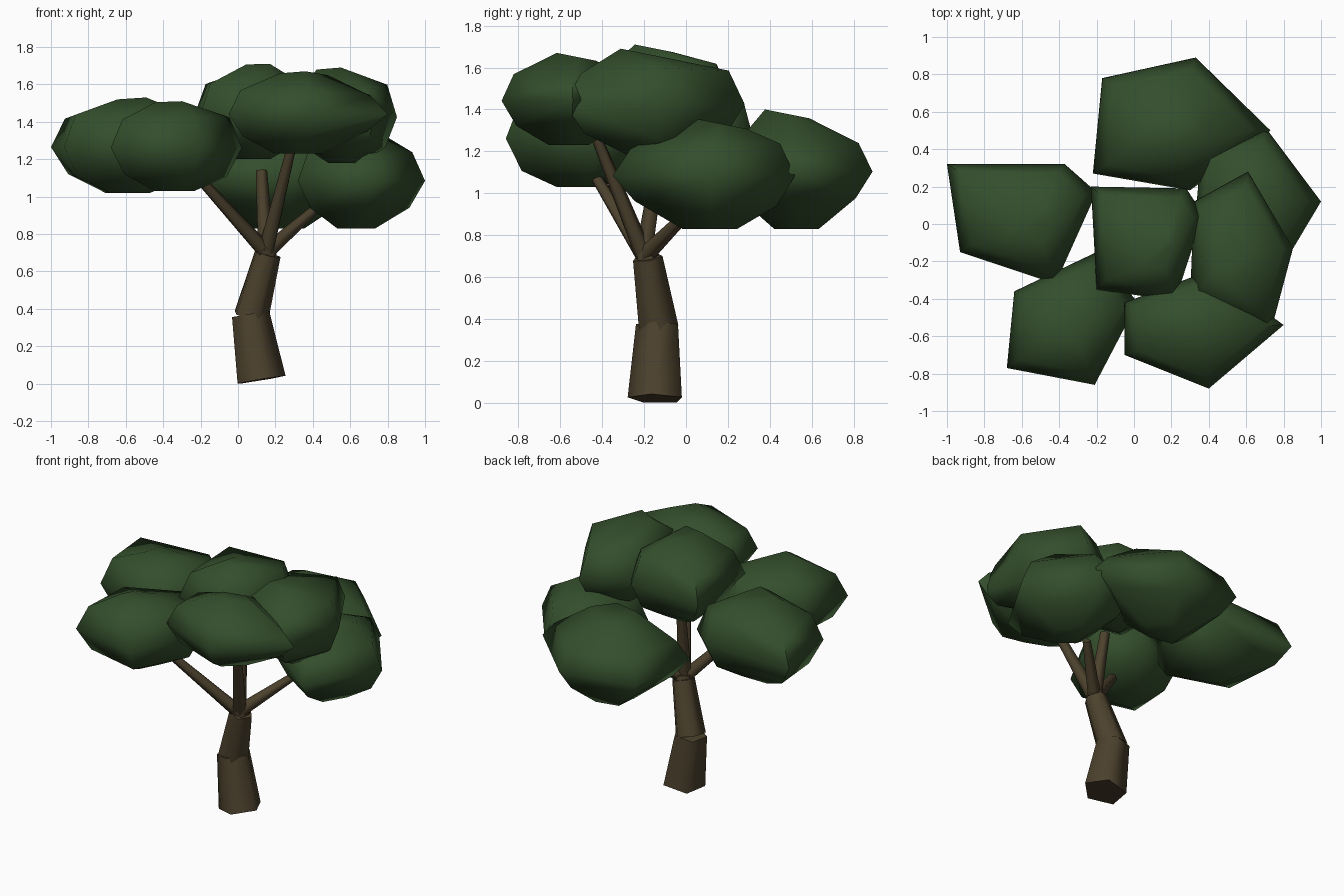
import bpy, bmesh, math
from mathutils import Vector

cube = bpy.data.objects.get("Cube")
if cube:
    bpy.data.objects.remove(cube, do_unlink=True)


def material(name, rgb):
    m = bpy.data.materials.new(name)
    m.use_nodes = True
    m.diffuse_color = (*rgb, 1)
    m.node_tree.nodes["Principled BSDF"].inputs["Base Color"].default_value = (*rgb, 1)
    return m


LEAF = material("leaf green", (0.034, 0.077, 0.025))
BARK = material("bark brown", (0.072, 0.053, 0.026))


def loft(name, rings, mat):
    """Skin a stack of equal-length rings and close both ends."""
    bm = bmesh.new()
    loops = [[bm.verts.new(p) for p in ring] for ring in rings]
    n = len(loops[0])
    for a, b in zip(loops, loops[1:]):
        for i in range(n):
            j = (i + 1) % n
            bm.faces.new((a[i], a[j], b[j], b[i]))
    bm.faces.new(loops[0])
    bm.faces.new(loops[-1])
    bmesh.ops.recalc_face_normals(bm, faces=bm.faces)
    mesh = bpy.data.meshes.new(name)
    bm.to_mesh(mesh)
    bm.free()
    mesh.materials.append(mat)
    obj = bpy.data.objects.new(name, mesh)
    bpy.context.collection.objects.link(obj)
    bpy.ops.object.select_all(action="DESELECT")
    obj.select_set(True)
    bpy.context.view_layer.objects.active = obj
    bpy.ops.object.shade_smooth_by_angle(angle=math.radians(80))


# Height fraction and width fraction of each ring of a leaf clump
CLUMP = [(0, 0.3), (0.16, 0.78), (0.48, 1), (0.82, 0.82)]


def clump(name, outline, low, high, crown, pinch=0.15):
    """Rounded clump; far corners are pinched thinner, the crown cap tips back."""
    pts = [Vector((x, y, 0)) for x, y in outline]
    mid = sum(pts, Vector()) / len(pts)
    mean = sum((p - mid).length for p in pts) / len(pts)
    rings = []
    for h, w in CLUMP:
        ring = []
        for p in pts:
            far = max(0, (p - mid).length / mean - 1) * w
            level = 0.48 + (h - 0.48) * (1 - pinch - 0.8 * far) if 0 < h else h
            ring.append(mid + (p - mid) * w + Vector((0, 0, low + (high - low) * level)))
        rings.append(ring)
    cap = [(p - mid) * 0.3 for p in pts]
    front = min(d.y for d in cap)
    rings.append([Vector((*crown, high - 0.2 * (d.y - front))) + d for d in cap])
    loft(name, rings, LEAF)


def limb(name, start, end, r0, r1, turn=0.0):
    start, end = Vector(start), Vector(end)
    rot = (end - start).to_track_quat("Z", "Y")
    angles = [turn + math.tau * i / 5 for i in range(5)]
    rings = [[c + rot @ Vector((r * math.cos(a), r * math.sin(a), 0)) for a in angles]
             for c, r in ((start, r0), (end, r1))]
    loft(name, rings, BARK)


# Leaf clumps: five-cornered plan, bottom and top height, crown position
clump("left_clump", [(-1, .32), (-.37, .32), (-.2, .17), (-.42, -.32), (-.93, -.15)],
      1.02, 1.53, (-.54, .02), 0)
clump("front_left_clump", [(-.68, -.77), (-.64, -.36), (-.2, -.15), (.02, -.42), (-.21, -.86)],
      1.03, 1.51, (-.34, -.54), 0)
clump("centre_clump", [(-.23, .2), (.28, .19), (.37, .05), (.22, -.41), (-.2, -.35)],
      1.2, 1.71, (.13, -.14), 0)
clump("front_clump", [(-.05, -.42), (-.05, -.7), (.4, -.88), (.8, -.54), (.4, -.25)],
      1.23, 1.67, (.33, -.52))
clump("right_clump", [(.32, .12), (.61, .28), (.85, -.13), (.73, -.58), (.3, -.4)],
      1.18, 1.69, (.5, -.18), 0)
clump("back_right_clump", [(1, .12), (.7, .52), (.36, .4), (.32, -.06), (.72, -.35)],
      0.83, 1.36, (.66, .17))
clump("back_clump", [(-.22, .27), (-.17, .78), (.33, .89), (.73, .5), (.3, .18)],
      0.83, 1.4, (.22, .48), 0.3)

# Trunk in two leaning sections with a small collar
limb("lower_trunk", (.12, -.142, .02), (.063, -.133, .37), .138, .107, turn=.3)
limb("upper_trunk", (.065, -.133, .36), (.155, -.185, .695), .1, .075, turn=.3)
limb("collar", (.15, -.185, .68), (.152, -.19, .73), .06, .055)

# Branches fanning out of the collar
fork = (.15, -.2, .7)
for name, tip, r in (
    ("left_branch", (-.22, -.45, 1.11), .027),
    ("middle_branch", (.125, -.13, 1.14), .032),
    ("front_branch", (.29, -.43, 1.27), .027),
    ("right_branch", (.4, .02, .92), .027),
):
    limb(name, fork, tip, .045, r)
